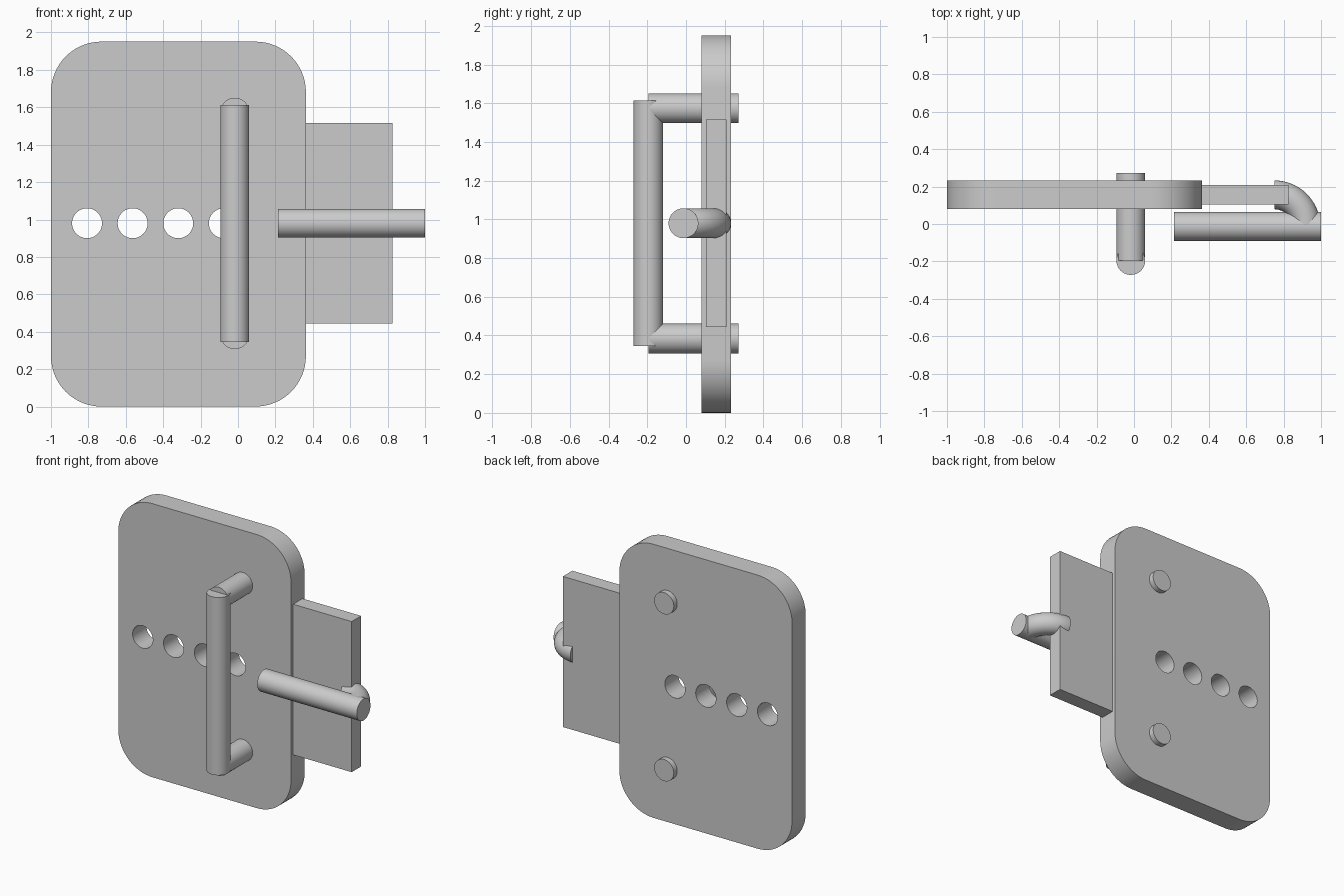
import bpy, bmesh, math
from mathutils import Vector, Matrix

if "Cube" in bpy.data.objects:
    bpy.data.objects.remove(bpy.data.objects["Cube"])

R = 0.077          # rod radius
ZM = 0.98          # mid height
YBAR = -0.013      # axis of the bolt handle


def finish(name, mesh):
    ob = bpy.data.objects.new(name, mesh)
    bpy.context.collection.objects.link(ob)
    bpy.ops.object.select_all(action='DESELECT')
    ob.select_set(True)
    bpy.context.view_layer.objects.active = ob
    bpy.ops.object.shade_smooth_by_angle(angle=math.radians(35))
    return ob


def from_bmesh(name, bm):
    bmesh.ops.recalc_face_normals(bm, faces=bm.faces)
    mesh = bpy.data.meshes.new(name)
    bm.to_mesh(mesh)
    bm.free()
    return finish(name, mesh)


def rod(name, a, b):
    a, b = Vector(a), Vector(b)
    d = b - a
    m = Matrix.Translation((a + b) / 2) @ d.to_track_quat('Z', 'Y').to_matrix().to_4x4()
    bm = bmesh.new()
    bmesh.ops.create_cone(bm, cap_ends=True, segments=64, radius1=R, radius2=R,
                          depth=d.length, matrix=m)
    return from_bmesh(name, bm)


def arc(cx, cz, r, start, end, n):
    return [(cx + r * math.cos(start + (end - start) * i / n),
             cz + r * math.sin(start + (end - start) * i / n)) for i in range(n + 1)]


# Back plate: rounded outline with a row of four round holes
x0, x1, z0, z1, r = -1.0, 0.363, 0.0, 1.951, 0.27
outline = []
for k, (cx, cz) in enumerate([(x1 - r, z1 - r), (x0 + r, z1 - r),
                              (x0 + r, z0 + r), (x1 - r, z0 + r)]):
    outline += arc(cx, cz, r, k * math.pi / 2, (k + 1) * math.pi / 2, 16)
loops = [outline]
for i in range(4):
    loops.append(arc(-0.807 + 0.2437 * i, ZM, 0.08, 0, math.tau, 48)[:-1])

curve = bpy.data.curves.new("plate_profile", 'CURVE')
curve.dimensions = '2D'
curve.fill_mode = 'BOTH'
curve.extrude = 0.077
for pts in loops:
    s = curve.splines.new('POLY')
    s.points.add(len(pts) - 1)
    for p, (x, z) in zip(s.points, pts):
        p.co = (x, z, 0, 1)
    s.use_cyclic_u = True
tmp = bpy.data.objects.new("plate_profile", curve)
bpy.context.collection.objects.link(tmp)
bm = bmesh.new()
bm.from_mesh(bpy.data.meshes.new_from_object(
    tmp.evaluated_get(bpy.context.evaluated_depsgraph_get())))
bpy.data.objects.remove(tmp)
bmesh.ops.remove_doubles(bm, verts=bm.verts, dist=1e-5)
bm.transform(Matrix.Translation((0, 0.156, 0)) @ Matrix.Rotation(math.pi / 2, 4, 'X'))
from_bmesh("back_plate", bm)

# Sliding latch, tucked into the plate edge
bm = bmesh.new()
bmesh.ops.create_cube(bm, size=1, matrix=Matrix.Translation((0.5225, 0.156, ZM))
                      @ Matrix.Diagonal((0.605, 0.106, 1.074, 1)))
from_bmesh("sliding_latch", bm)

# Pull handle: vertical grip and two pegs through the plate
rod("handle_grip", (-0.017, -0.195, 0.345), (-0.017, -0.195, 1.613))
for name, z in (("lower_peg", 0.384), ("upper_peg", 1.574)):
    rod("handle_" + name, (-0.017, -0.195, z), (-0.017, 0.272, z))

# Latch bar with a curved elbow joining it to the latch
rod("latch_bar", (0.215, YBAR, ZM), (1.0, YBAR, ZM))
bm = bmesh.new()
turn, n, sides = 0.156 - YBAR, 20, 48
rings = []
for i in range(n + 1):
    t = math.pi / 2 * i / n
    ring = []
    for j in range(sides):
        a = math.tau * j / sides
        d = turn + R * math.cos(a)
        ring.append(bm.verts.new((0.75 + d * math.sin(t), YBAR + d * math.cos(t),
                                  ZM + R * math.sin(a))))
    rings.append(ring)
for p, q in zip(rings, rings[1:]):
    for j in range(sides):
        k = (j + 1) % sides
        bm.faces.new((p[j], p[k], q[k], q[j]))
bm.faces.new(rings[0])
bm.faces.new(rings[-1])
from_bmesh("latch_elbow", bm)
